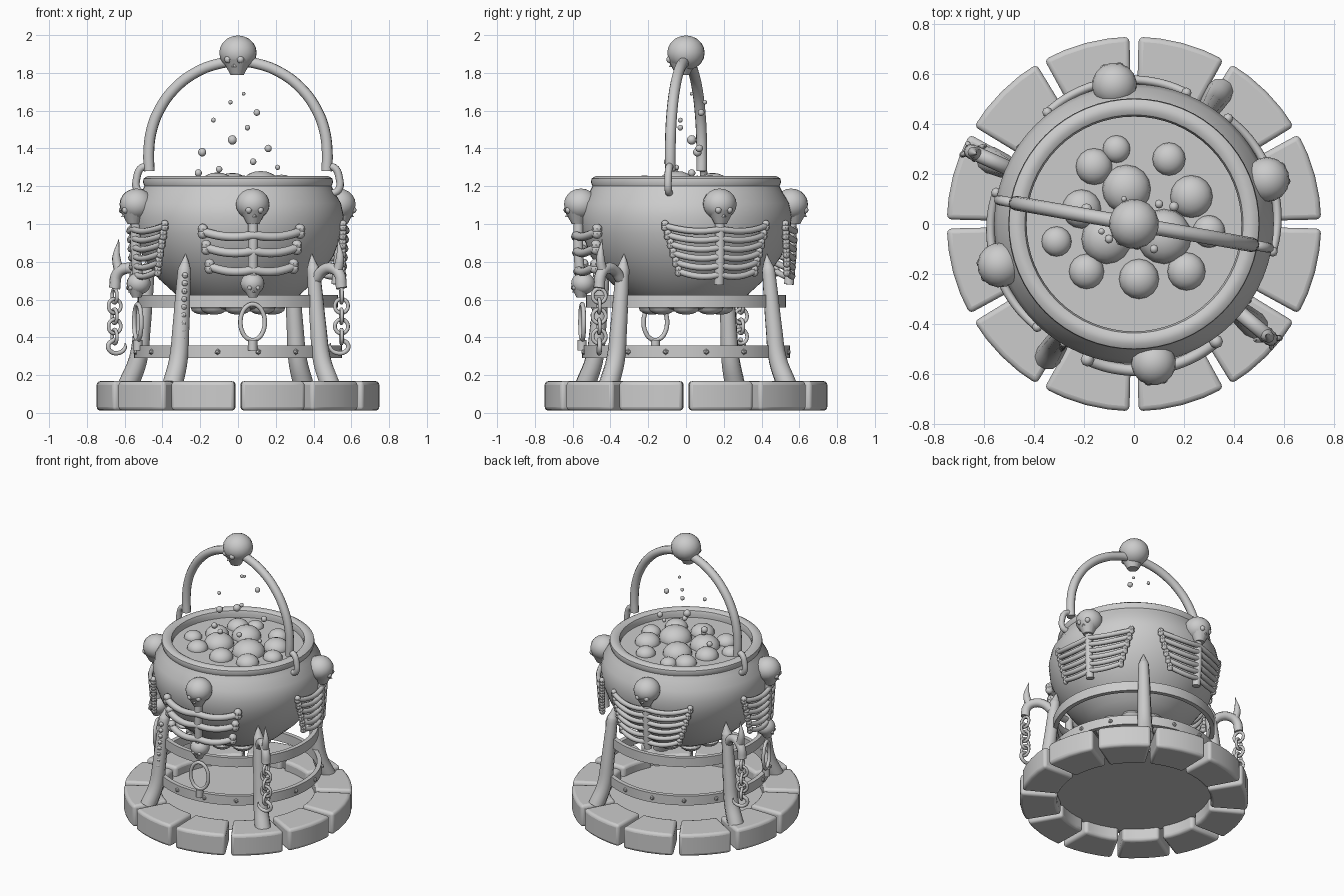
import bpy, bmesh, math
from math import sin, cos, pi, radians
from mathutils import Vector, Matrix

if "Cube" in bpy.data.objects:
    bpy.data.objects.remove(bpy.data.objects["Cube"])

grey = bpy.data.materials.new("plain_grey")
grey.use_nodes = True
grey.diffuse_color = (0.6, 0.6, 0.6, 1)
grey.node_tree.nodes["Principled BSDF"].inputs["Base Color"].default_value = (0.6, 0.6, 0.6, 1)


def finish(name, mesh, angle=40):
    ob = bpy.data.objects.new(name, mesh)
    bpy.context.collection.objects.link(ob)
    mesh.materials.clear()
    mesh.materials.append(grey)
    bpy.ops.object.select_all(action='DESELECT')
    ob.select_set(True)
    bpy.context.view_layer.objects.active = ob
    bpy.ops.object.shade_smooth_by_angle(angle=radians(angle))
    return ob


def from_bm(name, bm, angle=40):
    bmesh.ops.recalc_face_normals(bm, faces=bm.faces[:])
    mesh = bpy.data.meshes.new(name)
    bm.to_mesh(mesh)
    bm.free()
    return finish(name, mesh, angle)


def polar(r, a, z):
    return Vector((r * cos(a), r * sin(a), z))


def ball(bm, loc, size, seg=16):
    scale = Matrix.Diagonal((*size, 1)) if isinstance(size, tuple) else Matrix.Scale(size, 4)
    bmesh.ops.create_uvsphere(bm, u_segments=seg, v_segments=seg // 2 + 2, radius=1,
                              matrix=Matrix.Translation(loc) @ scale)


def tubes(name, paths, depth, cyclic=False, res=3):
    """Sweep round tubes along paths of (point, thickness) pairs or points."""
    cu = bpy.data.curves.new(name, 'CURVE')
    cu.dimensions = '3D'
    cu.bevel_depth, cu.bevel_resolution, cu.resolution_u = depth, res, 5
    cu.use_fill_caps = True
    for path in paths:
        sp = cu.splines.new('BEZIER')
        sp.bezier_points.add(len(path) - 1)
        for bp, p in zip(sp.bezier_points, path):
            co, thick = p if isinstance(p, tuple) else (p, 1)
            bp.co, bp.radius = co, thick
            bp.handle_left_type = bp.handle_right_type = 'AUTO'
        sp.use_cyclic_u = cyclic
    tmp = bpy.data.objects.new(name + "_tmp", cu)
    bpy.context.collection.objects.link(tmp)
    bpy.context.view_layer.update()
    mesh = bpy.data.meshes.new_from_object(tmp.evaluated_get(bpy.context.evaluated_depsgraph_get()))
    bpy.data.objects.remove(tmp)
    return finish(name, mesh, 50)


def lathe(name, profile, closed=False, steps=64):
    bm = bmesh.new()
    vs = [bm.verts.new((r, 0, z)) for r, z in profile]
    es = [bm.edges.new(p) for p in zip(vs, vs[1:])]
    if closed:
        es.append(bm.edges.new((vs[-1], vs[0])))
    bmesh.ops.spin(bm, geom=vs + es, cent=(0, 0, 0), axis=(0, 0, 1), angle=2 * pi, steps=steps)
    bmesh.ops.remove_doubles(bm, verts=bm.verts[:], dist=0.0005)
    return from_bm(name, bm)


def skull(name, loc, a, s):
    """Skull with a tapered jaw, whose face looks along the angle a."""
    bm = bmesh.new()
    ball(bm, (0, 0, 0), (s, s, s * 0.92))
    bmesh.ops.create_cone(bm, segments=14, radius1=s * 0.36, radius2=s * 0.8, depth=s * 0.8, cap_ends=True,
                          matrix=Matrix.Translation((s * 0.18, 0, -s * 0.76)))
    for side in (-1, 1):
        ball(bm, (s * 0.78, side * s * 0.34, -s * 0.35), s * 0.2, seg=10)
    bmesh.ops.create_cone(bm, segments=4, radius1=s * 0.14, radius2=0, depth=s * 0.25,
                          matrix=Matrix.Translation((s * 0.8, 0, -s * 0.62)))
    bmesh.ops.transform(bm, verts=bm.verts[:],
                        matrix=Matrix.Translation(loc) @ Matrix.Rotation(a, 4, 'Z'))
    return from_bm(name, bm)


# Ring of twelve stone blocks and the floor inside it
bm = bmesh.new()
for i in range(12):
    wedge = []
    for z in (0.012, 0.168):
        arc = [radians(30 * i + d) for d in (1.4, 8, 15, 22, 28.6)]
        ring = [polar(0.75, a, z) for a in arc] + [polar(0.505, a, z) for a in reversed(arc)]
        wedge.append([bm.verts.new(p) for p in ring])
    low, high = wedge
    bm.faces.new(low)
    bm.faces.new(high)
    for j in range(10):
        k = (j + 1) % 10
        bm.faces.new((low[j], low[k], high[k], high[j]))
stones = from_bm("base_stones", bm, 35)
bev = stones.modifiers.new("worn_edges", 'BEVEL')
bev.width, bev.segments, bev.limit_method = 0.02, 3, 'ANGLE'
lathe("hearth_floor", [(0, 0.1), (0.53, 0.1)])

# Pot, brew and bands
lathe("cauldron", [(0, 0.53), (0.2, 0.55), (0.31, 0.61), (0.42, 0.71), (0.505, 0.83), (0.55, 0.95),
                   (0.56, 1.04), (0.545, 1.11), (0.51, 1.17), (0.495, 1.2), (0.503, 1.22),
                   (0.5, 1.24), (0.48, 1.253), (0.455, 1.253), (0.437, 1.242), (0.43, 1.22), (0.435, 1.17)])
lathe("brew", [(0, 1.195), (0.44, 1.195)])
for name, r, z in (("upper_band", 0.53, 0.557), ("lower_band", 0.55, 0.29)):
    lathe(name, [(r - 0.03, z), (r, z), (r, z + 0.067), (r - 0.03, z + 0.067)], closed=True)
bm = bmesh.new()
for i in range(16):
    bmesh.ops.create_icosphere(bm, subdivisions=1, radius=0.016,
                               matrix=Matrix.Translation(polar(0.55, (i + 0.5) * pi / 8, 0.323)))
from_bm("band_rivets", bm, 10)
bm = bmesh.new()
for i in range(8):
    ball(bm, polar(0.18, i * pi / 4, 0.555), (0.07, 0.07, 0.035), seg=12)
from_bm("pot_underside_lumps", bm)

# Bubbles on the brew and rising from it
bm = bmesh.new()
for x, y, r in ((-.03, .14, .097), (-.16, .23, .073), (-.07, .3, .055), (.14, .26, .066),
                (.23, .11, .085), (.3, -.03, .065), (.12, -.05, .11), (-.11, -.06, .1),
                (-.21, .06, .078), (-.31, -.07, .06), (-.19, -.19, .07), (.02, -.22, .08),
                (.21, -.19, .076)):
    ball(bm, (x, y, 1.195), (r, r, r * 0.78))
from_bm("brew_bubbles", bm)
bm = bmesh.new()
for x, y, z, r in ((.03, .03, 1.69, .01), (-.04, .1, 1.645, .012), (.1, .08, 1.59, .018),
                   (-.13, -.03, 1.55, .013), (.05, -.03, 1.51, .015), (-.03, .03, 1.445, .025),
                   (-.19, .06, 1.38, .023), (.16, .07, 1.4, .02), (.08, -.1, 1.33, .018),
                   (.21, -.05, 1.3, .014), (-.1, -.06, 1.29, .018), (-.21, .03, 1.27, .02)):
    ball(bm, (x, y, z), r, seg=10)
from_bm("rising_bubbles", bm)

# Handle with hooked ends and a skull on top
tilt = radians(-10)
arch = [polar(0.48 * cos(t), tilt, 1.375 + 0.485 * sin(t)) for t in [i * pi / 12 for i in range(13)]]
ends = [polar(s * 0.477, tilt, 1.28) for s in (1, -1)]
tubes("handle", [[ends[0]] + arch + [ends[1]]], 0.029)
tubes("handle_hooks", [[polar(s * r, tilt, z) for r, z in
                        ((0.48, 1.3), (0.515, 1.3), (0.545, 1.24), (0.54, 1.18), (0.5, 1.16))]
                       for s in (1, -1)], 0.02)
skull("handle_skull", (0, 0, 1.906), radians(-105), 0.1)


# Skeletons around the pot
def rib_cage(name, a, rows, thick, reach):
    paths, knobs = [], bmesh.new()
    for z, half in rows:
        r = reach + 0.06 * (z - 0.95)
        path = [polar(r + 0.012 * (1 - t * t), a + half * t, z - 0.012 * sin(pi * abs(t)) + 0.02 * t * t)
                for t in (-1, -0.75, -0.5, -0.25, 0, 0.25, 0.5, 0.75, 1)]
        paths.append(path)
        for p in (path[0], path[-1]):
            for dz in (-0.5, 0.6):
                ball(knobs, p + Vector((0, 0, dz * thick)), thick * 1.2, seg=8)
    tubes(name + "_ribs", paths, thick, res=2)
    from_bm(name + "_rib_ends", knobs)
    tubes(name + "_spine", [[polar(reach, a, 1.02), polar(reach, a, 0.85), polar(reach - 0.015, a, 0.68)]], 0.027)


fine_rows = [(0.97 - 0.048 * i, 0.52 - 0.025 * i) for i in range(6)]
bold_rows = [(0.94, 0.47), (0.855, 0.44), (0.755, 0.41)]
for name, deg, rows, thick, reach, pendant in (("front", -82, bold_rows, 0.023, 0.575, True),
                                               ("left", 18.5, fine_rows, 0.017, 0.565, False),
                                               ("back", 98, fine_rows, 0.017, 0.565, False),
                                               ("right", 197, fine_rows, 0.017, 0.565, True)):
    a = radians(deg)
    skull(name + "_skull", polar(0.562, a, 1.105), a, 0.09)
    rib_cage(name, a, rows, thick, reach)
    if pendant:
        skull(name + "_lower_skull", polar(0.55, a, 0.685), a, 0.064)
        side = Vector((-sin(a), cos(a), 0))
        loop = [polar(0.555, a, 0.48 + 0.095 * sin(t)) + side * 0.065 * cos(t)
                for t in [i * pi / 6 for i in range(12)]]
        tubes(name + "_ring", [loop], 0.012, cyclic=True)
        tubes(name + "_ring_stub", [[polar(0.555, a, 0.385), polar(0.555, a, 0.33)]], 0.025)

# Claw legs; two of them carry a horn, chain and hook
for name, deg, horned in (("front_right", 237, False), ("back_left", 57, False),
                          ("back_right", 156, True), ("front_left", 320, True)):
    a = radians(deg)
    tubes(name + "_leg", [[(polar(r, a, z), w) for r, z, w in
                           ((0.635, 0.15, 1.15), (0.58, 0.28, 1.05), (0.555, 0.45, 0.95), (0.535, 0.63, 0.85),
                            (0.52, 0.76, 0.75), (0.515, 0.79, 0.5), (0.51, 0.84, 0.05))]], 0.047)
    side = Vector((-sin(a), cos(a), 0))
    if deg == 237:
        bm = bmesh.new()
        for i in range(10):
            ball(bm, polar(0.58 - 0.003 * i, a, 0.35 + 0.042 * i) + side * 0.025, 0.016, seg=8)
        from_bm(name + "_leg_studs", bm)
    if not horned:
        continue
    tubes(name + "_horn", [[polar(r, a, z) for r, z in
                            ((0.54, 0.71), (0.59, 0.755), (0.65, 0.765), (0.7, 0.735), (0.715, 0.66))]], 0.03)
    tubes(name + "_horn_tip", [[(polar(0.685, a, 0.74), 1), (polar(0.705, a, 0.82), 0.8),
                                (polar(0.69, a, 0.92), 0.05)]], 0.028)
    links = []
    for i in range(5):
        out = (polar(1, a, 0) + (side if i % 2 else -side)) * 0.7
        links.append([polar(0.715, a, 0.62 - 0.054 * i + 0.037 * sin(t)) + out * 0.035 * cos(t)
                      for t in [j * pi / 4 for j in range(8)]])
    tubes(name + "_chain", links, 0.01, cyclic=True, res=2)
    tubes(name + "_hook", [[(polar(0.715, a, 0.39) + side * x + polar(x, a, z), w) for x, z, w in
                            ((0, 0, 1), (0.025, -0.03, 1), (0.018, -0.062, 1), (-0.018, -0.072, 1),
                             (-0.042, -0.045, 0.8), (-0.042, -0.02, 0.2))]], 0.012)
